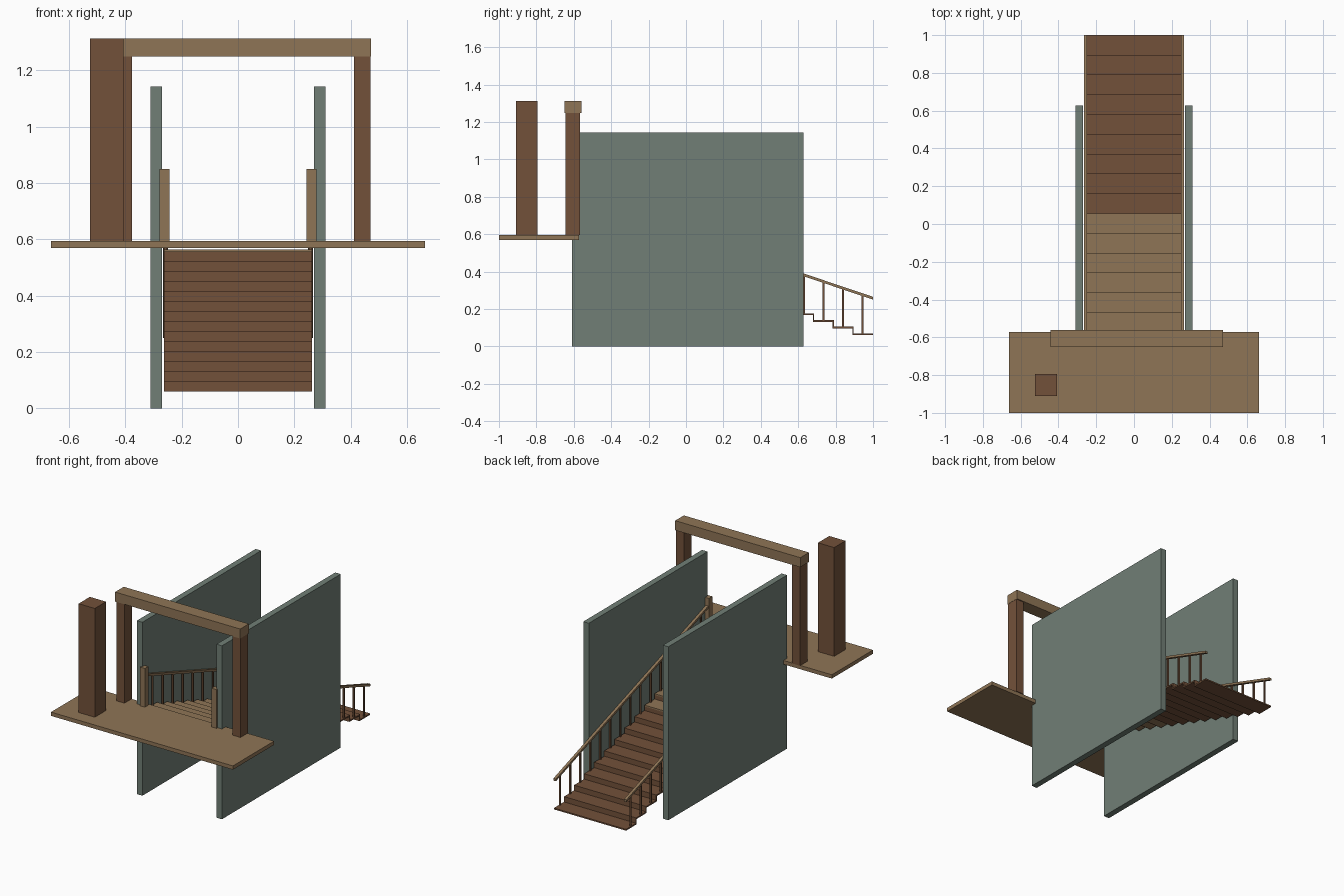
import bpy, bmesh, math
from mathutils import Matrix, Vector

if "Cube" in bpy.data.objects:
    bpy.data.objects.remove(bpy.data.objects["Cube"])


def material(name, rgb):
    m = bpy.data.materials.new(name)
    m.diffuse_color = (*rgb, 1)
    m.use_nodes = True
    m.node_tree.nodes["Principled BSDF"].inputs["Base Color"].default_value = m.diffuse_color
    return m


TAN = material("light_wood", (0.275, 0.178, 0.093))
BROWN = material("dark_wood", (0.171, 0.083, 0.042))
GREEN = material("grey_green_wall", (0.165, 0.212, 0.181))


def boxes(name, mat, spans):
    """One object made of axis-aligned boxes, each (x0, x1, y0, y1, z0, z1)."""
    bm = bmesh.new()
    for x0, x1, y0, y1, z0, z1 in spans:
        centre = Vector(((x0 + x1) / 2, (y0 + y1) / 2, (z0 + z1) / 2))
        size = Matrix.Diagonal((x1 - x0, y1 - y0, z1 - z0, 1))
        bmesh.ops.create_cube(bm, size=1, matrix=Matrix.Translation(centre) @ size)
    me = bpy.data.meshes.new(name)
    bm.to_mesh(me)
    bm.free()
    me.materials.append(mat)
    ob = bpy.data.objects.new(name, me)
    bpy.context.collection.objects.link(ob)
    return ob


# Landing, gate frame and the large free-standing post
boxes("landing", TAN, [(-0.663, 0.663, -1, -0.572, 0.57, 0.595)])
boxes("large_post", BROWN, [(-0.525, -0.407, -0.91, -0.793, 0.595, 1.312)])
boxes("gate_beam", TAN, [(-0.441, 0.471, -0.65, -0.56, 1.249, 1.312)])
for side, x in (("left", -0.434), ("right", 0.412)):
    boxes(side + "_gate_post", BROWN, [(x, x + 0.058, -0.645, -0.567, 0.595, 1.249)])

# Stairs: thin treads and risers climbing toward the front
STEPS, RUN, RISE = 15, 0.1048, 0.0353
Z0, THICK, HALF = 0.061, 0.009, 0.263
lower, upper, risers = [], [], []
for i in range(STEPS):
    back = 1 - i * RUN
    z = Z0 + i * RISE
    tread = (-HALF, HALF, back - RUN, back, z, z + THICK)
    (lower if i < 9 else upper).append(tread)
    if i < STEPS - 1:
        risers.append((-HALF, HALF, back - RUN - 0.006, back - RUN,
                       z, z + RISE))
boxes("lower_treads", BROWN, lower)
boxes("upper_treads", TAN, upper)
boxes("risers", BROWN, risers)

# Walls, newels, balusters and sloping handrails on both sides
SLOPE = RISE / RUN


def rail_top(y):
    return 0.265 + (1 - y) * SLOPE


for side, s in (("left", -1), ("right", 1)):
    wall = sorted((s * 0.27, s * 0.31))
    boxes(side + "_wall", GREEN, [(*wall, -0.61, 0.627, 0, 1.143)])
    newel = sorted((s * 0.243, s * 0.279))
    boxes(side + "_newel", TAN, [(*newel, -0.622, -0.586, 0.595, 0.85)])
    x = s * 0.257
    spindles = []
    for i in range(STEPS):
        y = 1 - (i + 0.53) * RUN
        spindles.append((x - 0.005, x + 0.005, y - 0.005, y + 0.005,
                         Z0 + i * RISE + THICK, rail_top(y) - 0.007))
    boxes(side + "_balusters", BROWN, spindles)
    # The handrail is a box sheared to the stair slope
    rail = boxes(side + "_handrail", TAN,
                 [(x - 0.009, x + 0.009, -0.6, 1, -0.015, 0)])
    for v in rail.data.vertices:
        v.co.z += rail_top(v.co.y)
